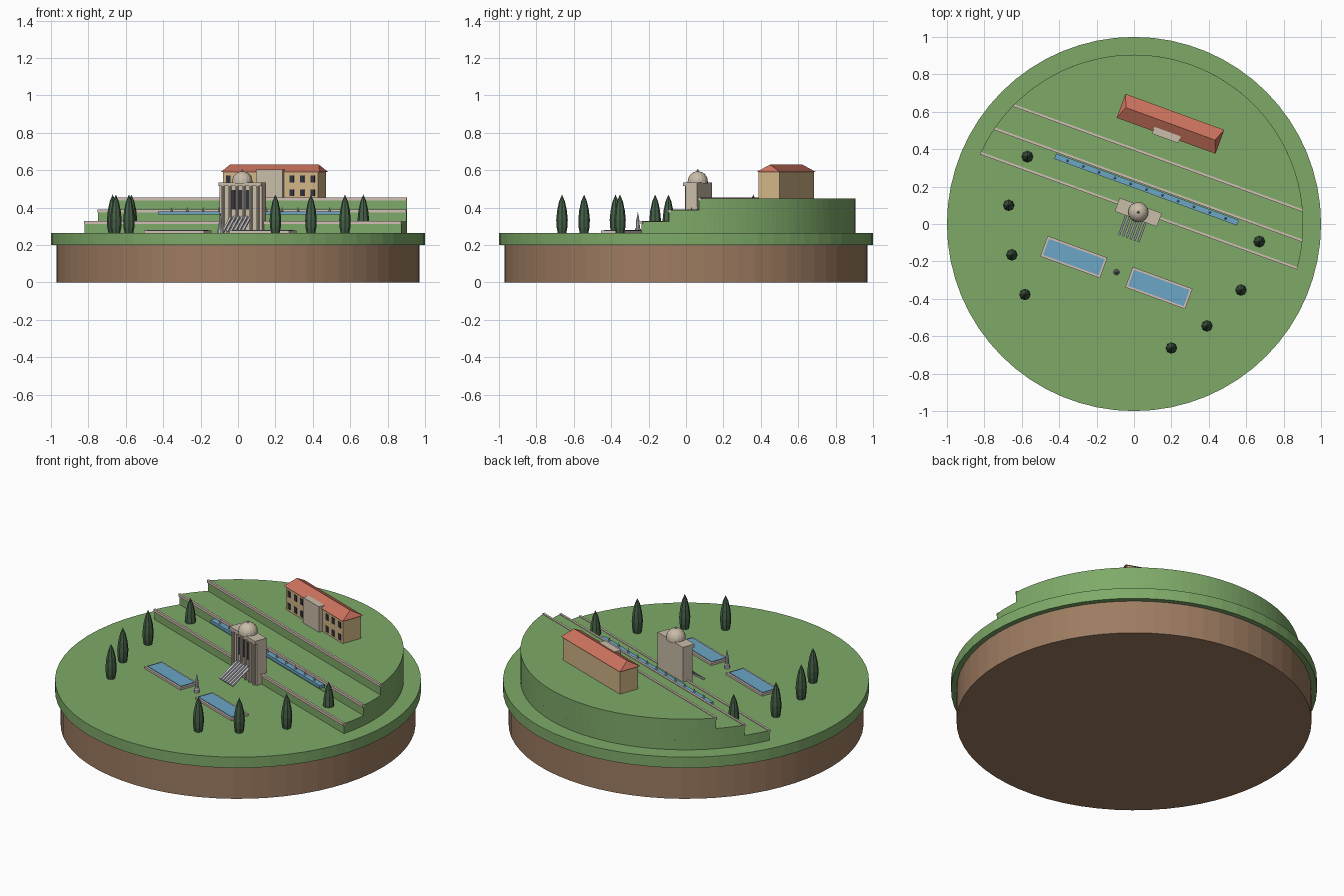
import bpy, bmesh, math
from mathutils import Matrix, Vector

cube = bpy.data.objects.get("Cube")
if cube:
    bpy.data.objects.remove(cube, do_unlink=True)

# The garden axis is turned against the round base
TURN = Matrix.Rotation(math.radians(-20), 4, 'Z')
GROUND = 0.265
HILL_R = 0.905


def material(name, color):
    m = bpy.data.materials.new(name)
    m.use_nodes = True
    m.diffuse_color = (*color, 1)
    m.node_tree.nodes["Principled BSDF"].inputs["Base Color"].default_value = (*color, 1)
    return m


grass = material("grass_green", (0.21, 0.40, 0.14))
earth = material("earth_brown", (0.34, 0.20, 0.12))
stone = material("warm_stone", (0.59, 0.51, 0.40))
trim = material("pale_trim", (0.65, 0.53, 0.46))
plaster = material("tan_plaster", (0.64, 0.46, 0.24))
tile = material("roof_tile", (0.60, 0.17, 0.11))
water = material("water_blue", (0.15, 0.38, 0.57))
dark = material("dark_opening", (0.03, 0.035, 0.05))
leaf = material("cypress_green", (0.06, 0.12, 0.065))
spray = material("spray_grey", (0.62, 0.62, 0.66))


def finish(name, bm, mat, turned=True):
    if turned:
        bm.transform(TURN)
    bmesh.ops.recalc_face_normals(bm, faces=bm.faces[:])
    me = bpy.data.meshes.new(name)
    bm.to_mesh(me)
    bm.free()
    me.materials.append(mat)
    ob = bpy.data.objects.new(name, me)
    bpy.context.collection.objects.link(ob)
    return ob


def add_box(bm, u, v, z):
    """Box from (low, high) pairs on each axis."""
    size = [b - a for a, b in (u, v, z)]
    mid = [(a + b) / 2 for a, b in (u, v, z)]
    bmesh.ops.create_cube(bm, size=1, matrix=Matrix.Translation(mid) @ Matrix.Diagonal((*size, 1)))


def box(name, mat, u, v, z):
    bm = bmesh.new()
    add_box(bm, u, v, z)
    return finish(name, bm, mat)


def add_lathe(bm, profile, center, sides):
    """Revolve (radius, height) points about a vertical axis."""
    x, y = center
    rings = []
    for r, z in profile:
        n = sides if r > 0 else 1
        rings.append([bm.verts.new((x + r * math.cos(math.tau * i / sides),
                                    y + r * math.sin(math.tau * i / sides), z)) for i in range(n)])
    for lo, hi in zip(rings, rings[1:]):
        for i in range(sides):
            j = (i + 1) % sides
            ring = [lo[i % len(lo)], lo[j % len(lo)], hi[j % len(hi)], hi[i % len(hi)]]
            bm.faces.new(list(dict.fromkeys(ring)))
    for ring in (rings[0], rings[-1]):
        if len(ring) > 2:
            bm.faces.new(ring)


def lathe(name, mat, profile, center=(0, 0), sides=64, turned=True):
    bm = bmesh.new()
    add_lathe(bm, profile, center, sides)
    return finish(name, bm, mat, turned)


# Round base
lathe("earth_base", earth, [(0.97, 0), (0.97, 0.2)], turned=False)
lathe("lawn_disc", grass, [(1, 0.2), (1, GROUND)], turned=False)


# Terraces: circle segments cut by a straight front edge, each with a coping
def terrace(name, v, top):
    bm = bmesh.new()
    a = math.asin(v / HILL_R)
    steps = 40
    pts = [a + (math.pi - 2 * a) * i / steps for i in range(steps + 1)]
    face = bm.faces.new([bm.verts.new((HILL_R * math.cos(t), HILL_R * math.sin(t), GROUND - 0.01))
                         for t in pts])
    new = bmesh.ops.extrude_face_region(bm, geom=[face])["geom"]
    bmesh.ops.translate(bm, vec=(0, 0, top - GROUND + 0.01),
                        verts=[g for g in new if isinstance(g, bmesh.types.BMVert)])
    finish(name, bm, grass)
    half = HILL_R * math.cos(a)
    box(name + "_coping", trim, (-half, half), (v - 0.006, v + 0.007), (top - 0.012, top + 0.004))


for name, v, top in (("lower_terrace", 0.075, 0.325), ("middle_terrace", 0.223, 0.387),
                     ("upper_terrace", 0.375, 0.450)):
    terrace(name, v, top)

# Long water channel with a row of small jets
box("water_channel", water, (-0.52, 0.52), (0.181, 0.212), (0.362, 0.38))
bm = bmesh.new()
for i in range(11):
    add_lathe(bm, [(0.007, 0.378), (0, 0.406)], (-0.45 + 0.09 * i, 0.196), 6)
finish("channel_jets", bm, spray)

# Pools either side of the axis, with a tall jet between
for side, name in ((-1, "right_pool"), (1, "left_pool")):
    c, v = side * 0.242, -0.276
    box(name + "_rim", trim, (c - 0.17, c + 0.17), (v - 0.058, v + 0.058), (GROUND - 0.01, 0.277))
    box(name + "_water", water, (c - 0.158, c + 0.158), (v - 0.046, v + 0.046), (0.27, 0.281))
lathe("fountain_jet", spray, [(0.016, GROUND), (0.016, 0.285), (0.011, 0.29), (0.009, 0.33), (0, 0.378)],
      (0, -0.274), 10)

# Fountain house: block, cornice, columns, openings
box("fountain_house", stone, (-0.12, 0.12), (0.042, 0.105), (GROUND, 0.535))
box("fountain_house_cornice", stone, (-0.12, 0.12), (0.028, 0.105), (0.515, 0.535))
bm = bmesh.new()
for i in range(6):
    add_lathe(bm, [(0.0085, GROUND), (0.0085, 0.515)], (-0.1 + 0.04 * i, 0.038), 8)
finish("fountain_house_columns", bm, stone)
bm = bmesh.new()
for c in (-0.04, 0, 0.04):
    add_box(bm, (c - 0.01, c + 0.01), (0.039, 0.043), (0.39, 0.495))
finish("fountain_house_openings", bm, dark)

# Dome with finial
R = 0.054
dome = [(R, 0.53)] + [(R * math.cos(math.radians(d)), 0.54 + R * math.sin(math.radians(d)))
                      for d in range(0, 85, 12)]
lathe("dome", stone, dome + [(0.007, 0.596), (0, 0.608)], (0, 0.067), 16)

# Sloping water chutes in front of the house
bm = bmesh.new()
start, end = Vector((0, -0.08, 0.272)), Vector((0, 0.042, 0.35))
slope = (end - start).to_track_quat('Y', 'Z').to_matrix().to_4x4()
for i in range(6):
    mid = (start + end) / 2 + Vector((-0.055 + 0.022 * i, 0, 0))
    bmesh.ops.create_cube(bm, size=1, matrix=Matrix.Translation(mid) @ slope
                          @ Matrix.Diagonal((0.012, (end - start).length, 0.01, 1)))
finish("water_chutes", bm, spray)

# Villa: walls, centre bay, hipped roof, windows
VC = 0.57
box("villa_walls", plaster, (-0.27, 0.27), (VC - 0.06, VC + 0.06), (0.445, 0.592))
box("villa_centre_bay", stone, (-0.075, 0.075), (VC - 0.083, VC), (0.445, 0.604))
bm = bmesh.new()
eave = [bm.verts.new((u, VC + v, 0.59)) for u, v in
        ((-0.281, -0.068), (0.281, -0.068), (0.281, 0.068), (-0.281, 0.068))]
left, right = [bm.verts.new((u, VC, 0.63)) for u in (-0.253, 0.253)]
for f in (eave, (eave[0], eave[1], right, left), (eave[2], eave[3], left, right),
          (eave[1], eave[2], right), (eave[3], eave[0], left)):
    bm.faces.new(f)
finish("villa_roof", bm, tile)
bm = bmesh.new()
for u in (0.12, 0.18, 0.24):
    for side in (-1, 1):
        for z in (0.48, 0.553):
            add_box(bm, (side * u - 0.012, side * u + 0.012), (VC - 0.063, VC - 0.059),
                    (z - 0.018, z + 0.018))
finish("villa_windows", bm, dark)

# Cypress trees
cypress = [(0.022, 0.26), (0.029, 0.295), (0.031, 0.335), (0.026, 0.385), (0.015, 0.435), (0, 0.47)]
spots = ((-0.57, 0.36), (-0.67, 0.10), (-0.653, -0.165), (-0.583, -0.377),
         (0.67, -0.094), (0.572, -0.353), (0.39, -0.545), (0.2, -0.663))
for i, spot in enumerate(spots):
    lathe(f"cypress_{i + 1}", leaf, cypress, spot, 8, turned=False)
